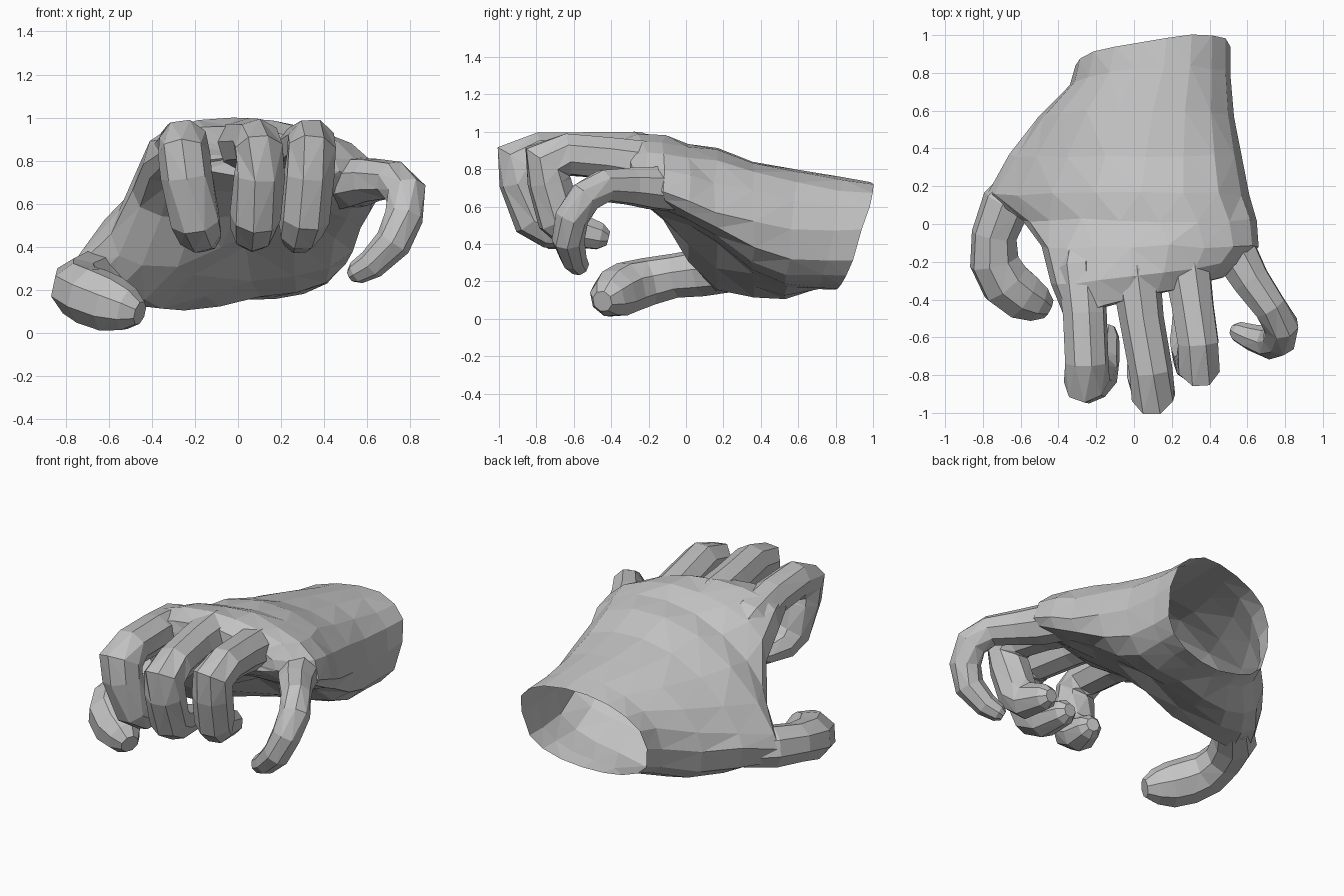
import bpy, bmesh, math, random
from mathutils import Vector

random.seed(4)
cube = bpy.data.objects.get("Cube")
if cube:
    bpy.data.objects.remove(cube)

GREY = (0.55, 0.55, 0.55, 1)
clay = bpy.data.materials.new("matte grey")
clay.use_nodes = True
clay.diffuse_color = GREY
shader = next(n for n in clay.node_tree.nodes if n.type == 'BSDF_PRINCIPLED')
shader.inputs["Base Color"].default_value = GREY
shader.inputs["Roughness"].default_value = 0.8


def skin(name, rings, start_cap=False):
    """Join a list of point rings into one flat-shaded low-poly skin."""
    bm = bmesh.new()
    loops = [[bm.verts.new(p) for p in ring] for ring in rings]
    for a, b in zip(loops, loops[1:]):
        for i in range(len(a)):
            j = (i + 1) % len(a)
            bm.faces.new((a[i], a[j], b[j], b[i]))
    for loop in [loops[0], loops[-1]] if start_cap else [loops[-1]]:
        centre = sum((v.co for v in loop), Vector()) / len(loop)
        tip = bm.verts.new(centre)
        for i in range(len(loop)):
            bm.faces.new((loop[i], loop[(i + 1) % len(loop)], tip))
    bmesh.ops.recalc_face_normals(bm, faces=bm.faces)
    bmesh.ops.triangulate(bm, faces=bm.faces, quad_method='SHORT_EDGE')
    mesh = bpy.data.meshes.new(name)
    bm.to_mesh(mesh)
    bm.free()
    mesh.materials.append(clay)
    obj = bpy.data.objects.new(name, mesh)
    bpy.context.collection.objects.link(obj)


def palm_ring(y, left, right, top, thumb_low, heel_low, hollow, tilt, slant, count=18):
    """Cross-section: arched back, underside from thumb mound to outer heel."""
    ring = []
    middle = (left[1] + right[1]) / 2
    for k in range(count):
        angle = 2 * math.pi * k / count
        t = (1 - math.cos(angle)) / 2
        s = abs(math.sin(angle))
        x = left[0] + (right[0] - left[0]) * t
        z = left[1] + (right[1] - left[1]) * t
        if angle <= math.pi:
            outer = 0.8 if y > 0.3 else 0.95
            z += (top - middle) * s ** (hollow if t < 0.5 else outer)
        else:
            blend = min(1, max(0, (t - 0.15) / 0.5))
            low = thumb_low + (heel_low - thumb_low) * blend * blend * (3 - 2 * blend)
            z += (low - z) * s ** 0.6
        wobble = random.uniform(-0.01, 0.01)
        ring.append((x, y + tilt * (z - 0.5) + slant * x + wobble, z + wobble / 2))
    return ring


def finger(name, path, radii, sides=8):
    """Tube with mitred bends that curls in one plane and ends in a blunt tip."""
    pts = [Vector(p) for p in path]
    bend = (pts[2] - pts[1]).cross(pts[-1] - pts[-3]).normalized()
    # Rounded fingertip beyond the last point
    ahead = (pts[-1] - pts[-2]).normalized()
    pts.append(pts[-1] + ahead * radii[-1] * 0.6)
    radii = list(radii) + [radii[-1] * 0.55]
    rings = []
    for i, p in enumerate(pts):
        before = (p - pts[i - 1]).normalized() if i else (pts[1] - p).normalized()
        after = (pts[i + 1] - p).normalized() if i + 1 < len(pts) else before
        along = (before + after).normalized()
        side = (bend - along * bend.dot(along)).normalized()
        up = side.cross(along)
        stretch = 1 / max(0.75, along.dot(before))
        ring = []
        for k in range(sides):
            a = 2 * math.pi * (k + 0.5) / sides
            ring.append(p + radii[i] * (side * math.cos(a) + up * math.sin(a) * stretch))
        rings.append(ring)
    skin(name, rings, start_cap=True)


# Palm and back of the hand, open at the wrist, hollow under the fingers
stations = [
    (0.90, (-0.31, 0.42), (0.51, 0.48), 0.73, 0.15, 0.16, 0.8, 0.3, 0.1),
    (0.77, (-0.34, 0.38), (0.51, 0.47), 0.75, 0.13, 0.17, 0.8, 0.2, 0.05),
    (0.57, (-0.51, 0.34), (0.53, 0.48), 0.79, 0.07, 0.17, 1.1, 0.1, 0),
    (0.36, (-0.66, 0.33), (0.57, 0.52), 0.83, 0.07, 0.25, 1.5, 0, 0),
    (0.16, (-0.78, 0.28), (0.61, 0.57), 0.89, 0.10, 0.41, 1.7, 0, 0),
    (0.02, (-0.59, 0.46), (0.65, 0.63), 0.93, 0.27, 0.51, 1.2, 0, 0),
    (-0.12, (-0.49, 0.66), (0.66, 0.68), 0.98, 0.51, 0.58, 0.8, 0, 0),
    (-0.27, (-0.44, 0.78), (0.58, 0.71), 1.00, 0.66, 0.64, 0.75, 0, 0.12),
    (-0.40, (-0.37, 0.83), (0.47, 0.75), 0.95, 0.75, 0.72, 0.75, 0, 0.24),
]
skin("palm", [palm_ring(*s) for s in stations])

# Three bent fingers: root, mid, knuckle, then down and curled back under
bent = [
    ("index_finger", [(-0.25, -0.03, 0.69), (-0.28, -0.25, 0.83), (-0.26, -0.48, 0.87),
                      (-0.25, -0.73, 0.88), (-0.25, -0.83, 0.83), (-0.24, -0.83, 0.73),
                      (-0.20, -0.78, 0.53), (-0.18, -0.70, 0.47), (-0.15, -0.58, 0.45)]),
    ("middle_finger", [(0.00, -0.03, 0.75), (0.01, -0.27, 0.87), (0.04, -0.5, 0.88),
                       (0.09, -0.78, 0.88), (0.10, -0.89, 0.84), (0.10, -0.88, 0.73),
                       (0.08, -0.81, 0.54), (0.07, -0.72, 0.48), (0.07, -0.54, 0.45)]),
    ("ring_finger", [(0.25, -0.03, 0.70), (0.28, -0.23, 0.83), (0.31, -0.43, 0.86),
                     (0.34, -0.63, 0.88), (0.34, -0.74, 0.84), (0.33, -0.73, 0.73),
                     (0.31, -0.68, 0.54), (0.29, -0.62, 0.48), (0.28, -0.46, 0.44)]),
]
for name, path in bent:
    finger(name, path, [0.12, 0.13, 0.118, 0.115, 0.118, 0.12, 0.118, 0.105, 0.075])

# Little finger, spread outwards and hooked inwards
finger("little_finger",
       [(0.47, 0.02, 0.67), (0.55, -0.18, 0.70), (0.62, -0.30, 0.71), (0.72, -0.44, 0.71),
        (0.78, -0.54, 0.65), (0.77, -0.61, 0.54), (0.72, -0.63, 0.42), (0.62, -0.60, 0.32),
        (0.55, -0.57, 0.28)],
       [0.11, 0.12, 0.105, 0.09, 0.092, 0.09, 0.085, 0.07, 0.055])

# Thumb, reaching forward and curling in under the hand
finger("thumb",
       [(-0.56, 0.24, 0.25), (-0.68, 0.10, 0.25), (-0.74, -0.06, 0.23), (-0.74, -0.20, 0.20),
        (-0.68, -0.31, 0.17), (-0.59, -0.38, 0.135), (-0.51, -0.42, 0.11)],
       [0.11, 0.13, 0.12, 0.13, 0.14, 0.135, 0.105])
